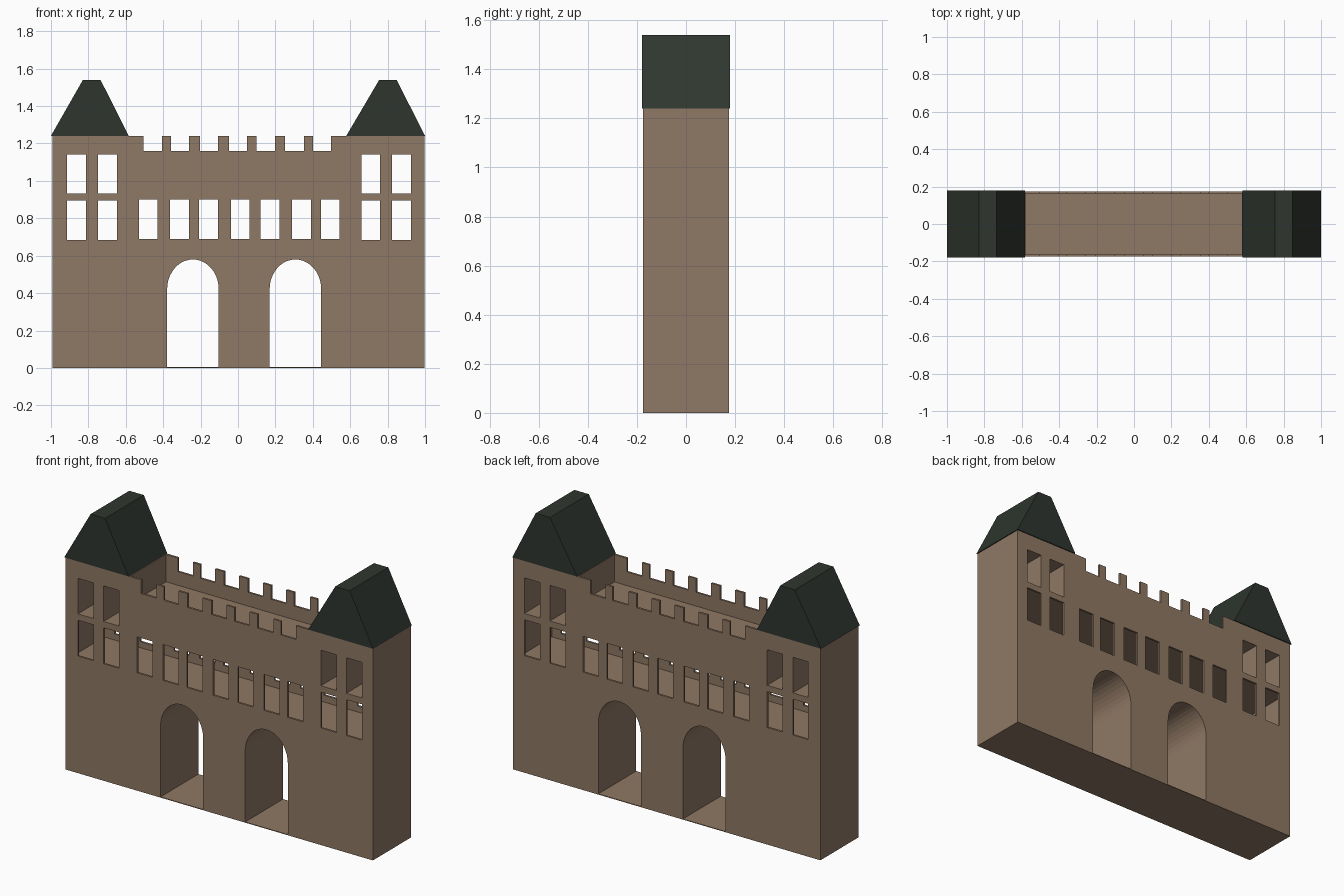
import bpy, bmesh, math

if "Cube" in bpy.data.objects:
    bpy.data.objects.remove(bpy.data.objects["Cube"])

def material(name, rgb):
    m = bpy.data.materials.new(name)
    m.diffuse_color = (*rgb, 1)
    m.use_nodes = True
    m.node_tree.nodes["Principled BSDF"].inputs["Base Color"].default_value = m.diffuse_color
    return m

stone = material("brown stone", (0.275, 0.188, 0.128))
slate = material("dark green slate", (0.028, 0.036, 0.028))

def prism(bm, pts, y0, y1):
    """Extrude an x-z profile from y0 to y1."""
    a = [bm.verts.new((x, y0, z)) for x, z in pts]
    b = [bm.verts.new((x, y1, z)) for x, z in pts]
    n = len(pts)
    bm.faces.new(a)
    bm.faces.new(b[::-1])
    for i in range(n):
        j = (i + 1) % n
        bm.faces.new((a[j], a[i], b[i], b[j]))

def rect(x0, x1, z0, z1):
    return [(x0, z0), (x1, z0), (x1, z1), (x0, z1)]

def prism_object(name, profiles, y0, y1, mat=None):
    bm = bmesh.new()
    for p in profiles:
        prism(bm, p, y0, y1)
    bmesh.ops.recalc_face_normals(bm, faces=bm.faces)
    me = bpy.data.meshes.new(name)
    bm.to_mesh(me)
    bm.free()
    ob = bpy.data.objects.new(name, me)
    bpy.context.collection.objects.link(ob)
    if mat:
        me.materials.append(mat)
    return ob

def arch(cx, half=0.138, spring=0.42, top=0.58, base=0.004, n=20):
    pts = [(cx - half, base), (cx + half, base)]
    for i in range(n + 1):
        t = math.pi * i / n
        pts.append((cx + half * math.cos(t), spring + (top - spring) * math.sin(t)))
    return pts

def cut(target, cutter):
    cutter.hide_render = True
    mod = target.modifiers.new("cut", 'BOOLEAN')
    mod.operation = 'DIFFERENCE'
    mod.solver = 'EXACT'
    mod.object = cutter
    bpy.context.view_layer.objects.active = target
    bpy.ops.object.modifier_apply(modifier=mod.name)
    bpy.data.objects.remove(cutter)

# Main block of the gatehouse
body = prism_object("gatehouse_walls", [rect(-0.993, 0.996, 0, 1.24)], -0.175, 0.175, stone)

# Hollow window storey and sunken roof deck behind the parapets
cut(body, prism_object("room_cutter", [rect(-0.98, 0.983, 0.65, 0.92)], -0.163, 0.163))
cut(body, prism_object("deck_cutter", [rect(-0.58, 0.577, 1.08, 1.35)], -0.163, 0.163))

# Gaps between the battlements
gaps = [(-0.504, -0.406), (-0.358, -0.262), (-0.204, -0.107), (-0.049, 0.048),
        (0.1, 0.198), (0.25, 0.352), (0.4, 0.497)]
cut(body, prism_object("battlement_cutter", [rect(a, b, 1.16, 1.35) for a, b in gaps], -0.3, 0.3))

# Windows: a middle row, and two rows in each tower
W = 0.1
middle = [-0.53, -0.363, -0.208, -0.038, 0.121, 0.29, 0.444]
towers = [-0.914, -0.748, 0.659, 0.824]
openings = [rect(x, x + W, 0.69, 0.9) for x in middle]
openings += [rect(x, x + W, 0.685, 0.895) for x in towers]
openings += [rect(x, x + W, 0.932, 1.14) for x in towers]
cut(body, prism_object("window_cutter", openings, -0.3, 0.3))

# Two arched passages over a thin floor
cut(body, prism_object("arch_cutter", [arch(-0.241), arch(0.307)], -0.3, 0.3))

# Tower roofs with flat ridges
for name, x0, x1, t0, t1 in (("left_roof", -1, -0.584, -0.829, -0.735),
                             ("right_roof", 0.579, 1, 0.755, 0.848)):
    prism_object(name, [[(x0, 1.241), (x1, 1.241), (t1, 1.54), (t0, 1.54)]], -0.179, 0.179, slate)
